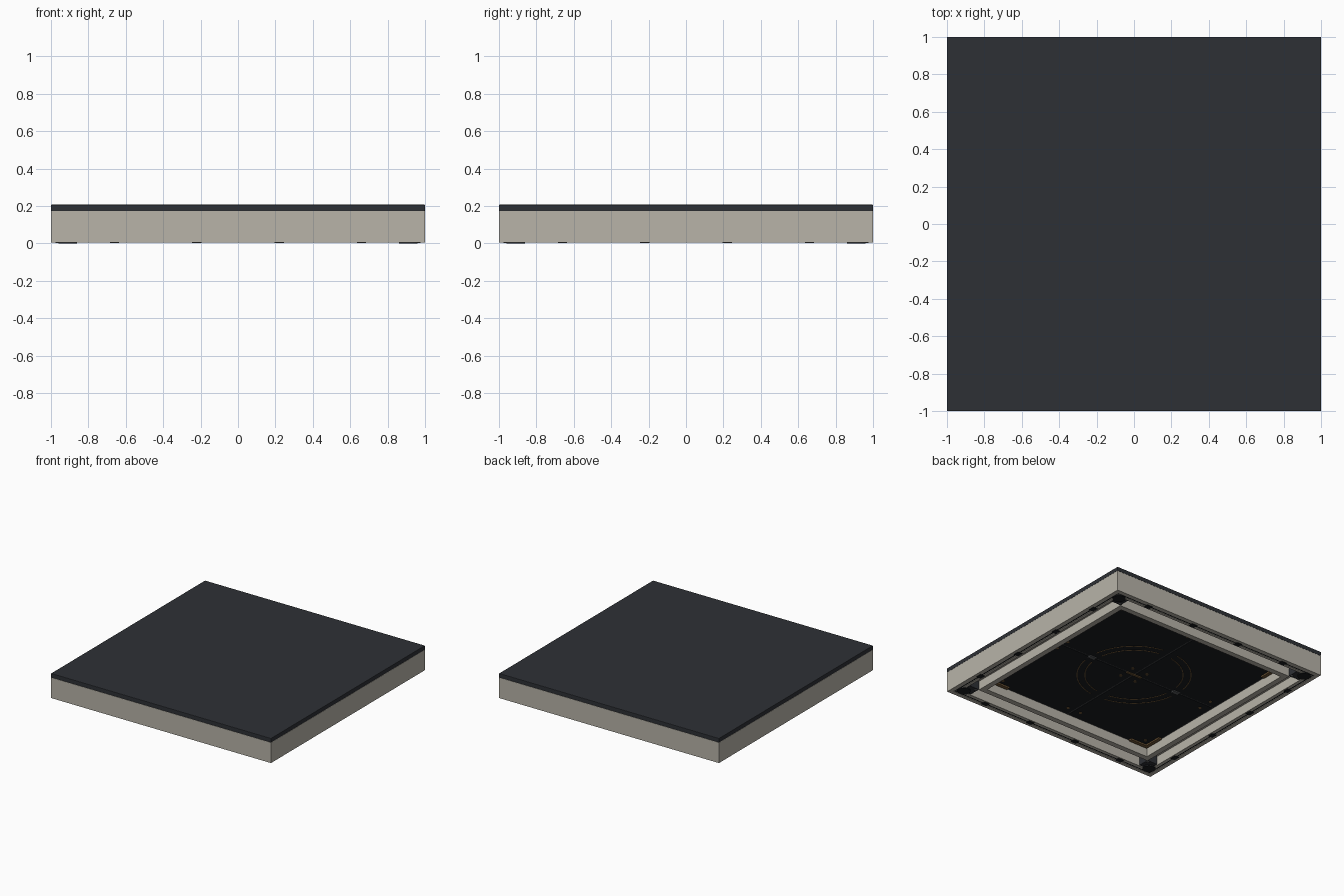
import bpy, bmesh, math
from mathutils import Matrix

if "Cube" in bpy.data.objects:
    bpy.data.objects.remove(bpy.data.objects["Cube"])


def material(name, rgb):
    m = bpy.data.materials.new(name)
    m.diffuse_color = (*rgb, 1)
    m.use_nodes = True
    m.node_tree.nodes["Principled BSDF"].inputs["Base Color"].default_value = m.diffuse_color
    return m


STONE = material("warm_grey", (0.48, 0.455, 0.395))
DARK = material("charcoal", (0.027, 0.030, 0.036))
BLACK = material("black", (0.010, 0.012, 0.014))
GREY = material("mid_grey", (0.10, 0.105, 0.11))
BRONZE = material("bronze", (0.17, 0.10, 0.04))


def finish(name, bm, mat):
    bmesh.ops.recalc_face_normals(bm, faces=bm.faces)
    me = bpy.data.meshes.new(name)
    bm.to_mesh(me)
    bm.free()
    me.materials.append(mat)
    ob = bpy.data.objects.new(name, me)
    bpy.context.collection.objects.link(ob)
    return ob


def square_ring(name, profile, mat):
    """Sweep a closed (half width, z) profile around a square."""
    bm = bmesh.new()
    loops = [[bm.verts.new((sx * r, sy * r, z))
              for sx, sy in ((1, 1), (-1, 1), (-1, -1), (1, -1))] for r, z in profile]
    for a, b in zip(loops, loops[1:] + loops[:1]):
        for i in range(4):
            j = (i + 1) % 4
            bm.faces.new((a[i], a[j], b[j], b[i]))
    return finish(name, bm, mat)


def add_box(bm, lo, hi, turn=0):
    size = [h - l for l, h in zip(lo, hi)]
    mid = [(l + h) / 2 for l, h in zip(lo, hi)]
    m = (Matrix.Rotation(turn * math.pi / 2, 4, 'Z') @ Matrix.Translation(mid)
         @ Matrix.Diagonal((*size, 1)))
    bmesh.ops.create_cube(bm, size=1, matrix=m)


def boxes(name, parts, mat, turns=(0, 1, 2, 3)):
    """Boxes repeated on each side of the square."""
    bm = bmesh.new()
    for t in turns:
        for lo, hi in parts:
            add_box(bm, lo, hi, t)
    return finish(name, bm, mat)


def discs(name, places, radius, z0, z1, mat, sides=12):
    bm = bmesh.new()
    for x, y in places:
        bmesh.ops.create_cone(bm, cap_ends=True, segments=sides, radius1=radius,
                              radius2=radius, depth=z1 - z0,
                              matrix=Matrix.Translation((x, y, (z0 + z1) / 2)))
    return finish(name, bm, mat)


def mirrored(points):
    return [(sx * x, sy * y) for x, y in points for sx in (1, -1) for sy in (1, -1)]


# Top slab with a fine eased edge
top = boxes("top_slab", [((-1, -1, 0.172), (1, 1, 0.207))], DARK, (0,))
bev = top.modifiers.new("eased_edge", 'BEVEL')
bev.width, bev.segments = 0.004, 2

# Skirt: outer wall, grooved rim, channel and inner rib
square_ring("skirt", [
    (0.999, 0.172), (0.999, 0.004), (0.965, 0.004), (0.965, 0.014), (0.950, 0.014),
    (0.950, 0.004), (0.925, 0.004), (0.925, 0.08), (0.83, 0.08), (0.83, 0.006),
    (0.785, 0.006), (0.785, 0.172)], STONE)

# Dark seal sitting in the rim groove
square_ring("rim_seal", [(0.964, 0.013), (0.964, 0.007), (0.951, 0.007), (0.951, 0.013)], BLACK)

# Underside panel with raised quadrants
boxes("under_panel", [((-0.785, -0.785, 0.084), (0.785, 0.785, 0.12))], GREY, (0,))
boxes("panel_quadrants", [((0.006, 0.006, 0.08), (0.775, 0.775, 0.09))], BLACK)

# Clips along the rim
boxes("rim_clips", [((x - 0.025, -0.975, 0.001), (x + 0.025, -0.935, 0.008))
                    for x in (-0.66, -0.22, 0.22, 0.66)], BLACK)

# Corner blocks bridging the channel, and round feet
boxes("corner_blocks", [((0.83, 0.83, 0.01), (0.93, 0.93, 0.08))], DARK)
discs("feet", mirrored([(0.91, 0.91)]), 0.05, 0.0, 0.012, BLACK, 24)
discs("foot_screws", mirrored([(0.845, 0.845)]), 0.012, 0.004, 0.012, GREY)

# L-shaped brackets in the panel corners
boxes("corner_brackets", [((0.60, 0.745, 0.068), (0.775, 0.775, 0.081)),
                          ((0.745, 0.60, 0.068), (0.775, 0.745, 0.081))], BRONZE)

# Broken concentric arcs on the panel
bm = bmesh.new()
for radius in (0.43, 0.37):
    for k in range(4):
        start, steps = k * math.pi / 2 + 0.16, 16
        rows = []
        for i in range(steps + 1):
            a = start + (math.pi / 2 - 0.32) * i / steps
            rows.append([bm.verts.new((r * math.cos(a), r * math.sin(a), z)) for r, z in
                         ((radius - 0.003, 0.081), (radius - 0.003, 0.077),
                          (radius + 0.003, 0.077), (radius + 0.003, 0.081))])
        for p, q in zip(rows, rows[1:]):
            for i in range(4):
                bm.faces.new((p[i], p[i - 1], q[i - 1], q[i]))
        bm.faces.new(rows[0])
        bm.faces.new(rows[-1])
finish("panel_arcs", bm, BRONZE)

# Connectors on the seam and the central latch
boxes("seam_connectors", [((0.38, -0.018, 0.072), (0.44, 0.018, 0.084))], GREY, (0, 2))
boxes("centre_latch", [((-0.07, -0.01, 0.073), (0.07, 0.01, 0.084))], BRONZE, (0,))

# Panel screws
discs("panel_screws", mirrored([(0.07, 0.07), (0.06, 0.70), (0.70, 0.06), (0.70, 0.70)]),
      0.012, 0.075, 0.081, BRONZE)
